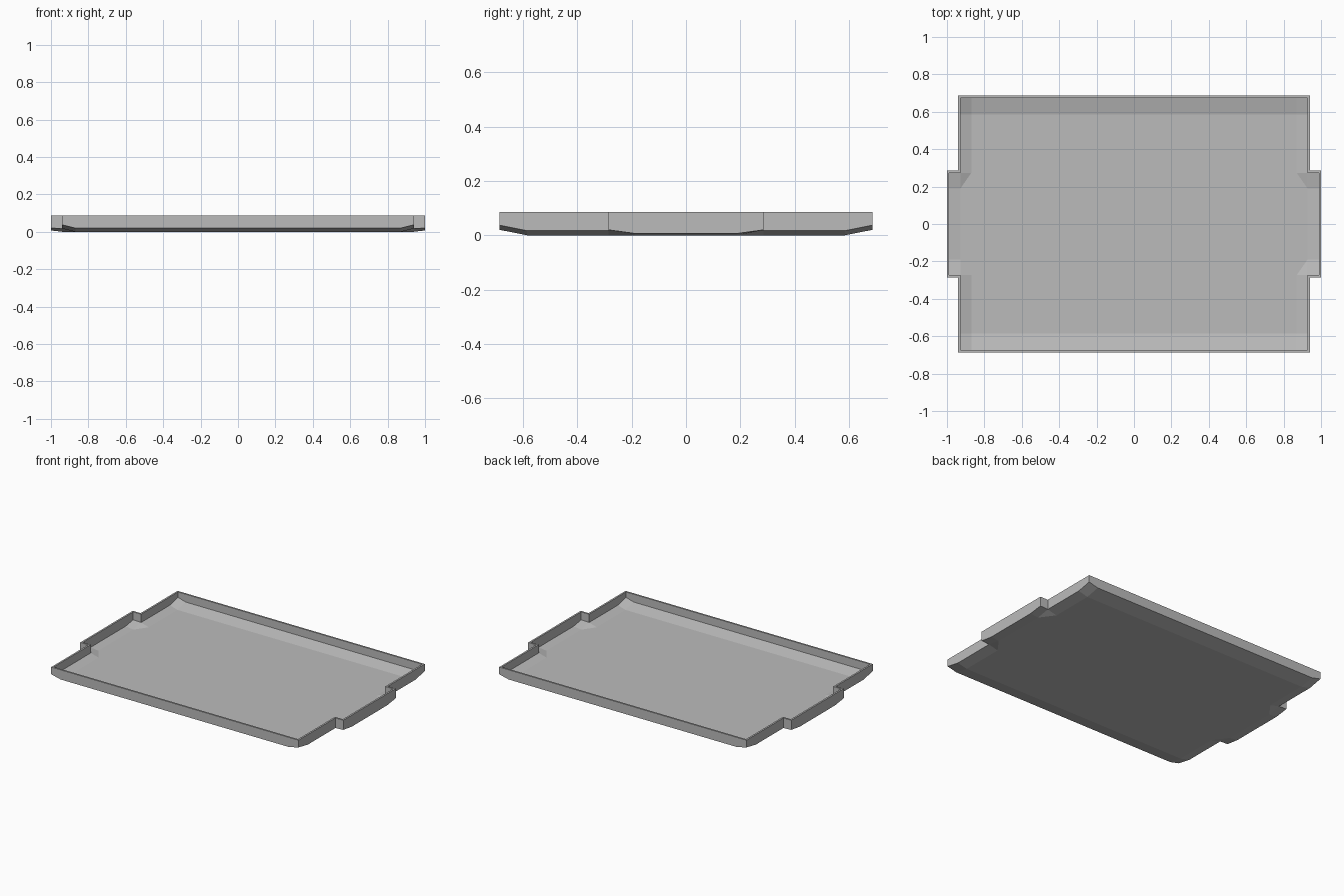
import bpy, bmesh

cube = bpy.data.objects.get("Cube")
if cube:
    bpy.data.objects.remove(cube, do_unlink=True)

HEIGHT, WALL, FLOOR = 0.086, 0.012, 0.012
TAB_X, BODY_X, FLAT_X = 1.0, 0.94, 0.87
BODY_Y, FLAT_Y, TAB_Y, TAB_FLAT_Y = 0.686, 0.585, 0.285, 0.19


def rise(i, j):
    """Upturn of the underside; i and j count grid lines out from the centre."""
    if i == 0:
        return 0.02 if j == 3 else 0
    if i == 1:
        return (0, 0.017, 0.017, 0.037)[j]
    return (0.007, 0.02, 0, 0)[j]


def mirrored(values):
    return [-v for v in reversed(values)] + list(values)


def step(index, count):
    return index - count if index >= count else count - 1 - index


def make_shell(bm, inset, lift):
    """Cross-shaped floor with upturned edges and upright walls."""
    xs = mirrored((FLAT_X, BODY_X - inset, TAB_X - inset))
    ys = mirrored((TAB_FLAT_Y, TAB_Y - inset, FLAT_Y, BODY_Y - inset))
    grid = {}
    for a, x in enumerate(xs):
        for b, y in enumerate(ys):
            i, j = step(a, 3), step(b, 4)
            if i < 2 or j < 2:
                grid[a, b] = bm.verts.new((x, y, rise(i, j) + lift))
    edge_count = {}
    for a in range(len(xs) - 1):
        for b in range(len(ys) - 1):
            keys = [(a, b), (a + 1, b), (a + 1, b + 1), (a, b + 1)]
            if any(k not in grid for k in keys):
                continue
            steps = [(step(p, 3), step(q, 4)) for p, q in keys]
            if set(steps) == {(0, 0), (1, 0), (0, 1), (1, 1)}:
                # Folded corner where the tab meets the body
                n = steps.index((1, 1))
                ring = keys[n:] + keys[:n]
                faces = [(ring[3], ring[0], ring[1]), (ring[1], ring[2], ring[3])]
            else:
                faces = [keys]
            for f in faces:
                bm.faces.new([grid[k] for k in f])
            for n in range(4):
                e = frozenset((keys[n], keys[(n + 1) % 4]))
                edge_count[e] = edge_count.get(e, 0) + 1
    # Walls rise from every outline edge
    outline = [tuple(sorted(e)) for e, n in edge_count.items() if n == 1]
    top = {}
    for k in {k for e in outline for k in e}:
        top[k] = bm.verts.new((grid[k].co.x, grid[k].co.y, HEIGHT))
    for p, q in outline:
        bm.faces.new((grid[p], grid[q], top[q], top[p]))
    return outline, top


bm = bmesh.new()
outline, outer = make_shell(bm, 0, 0)
_, inner = make_shell(bm, WALL, FLOOR)
# Flat rim joining the outer and inner walls
for p, q in outline:
    bm.faces.new((outer[p], outer[q], inner[q], inner[p]))
bmesh.ops.recalc_face_normals(bm, faces=bm.faces)

mesh = bpy.data.meshes.new("tray")
bm.to_mesh(mesh)
bm.free()
tray = bpy.data.objects.new("tray", mesh)
bpy.context.collection.objects.link(tray)

grey = bpy.data.materials.new("light grey")
grey.use_nodes = True
colour = (0.5, 0.5, 0.5, 1)
grey.diffuse_color = colour
grey.node_tree.nodes["Principled BSDF"].inputs["Base Color"].default_value = colour
mesh.materials.append(grey)
